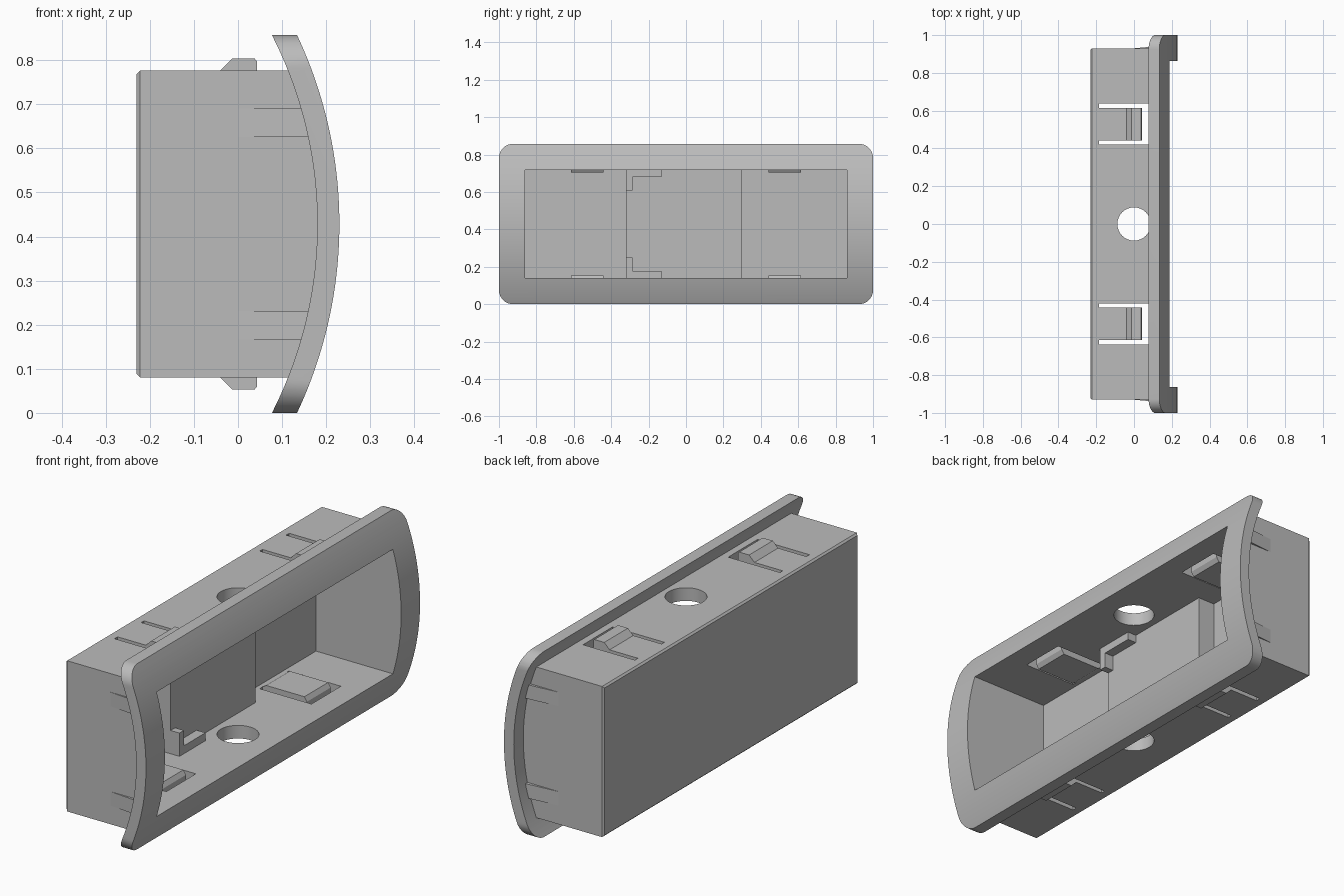
import bpy, bmesh, math
from mathutils import Vector

cube = bpy.data.objects.get("Cube")
if cube:
    bpy.data.objects.remove(cube, do_unlink=True)

ZC = 0.4285                     # mid height
BACK, FLOOR = -0.23, -0.205     # outer and inner back wall
IN_Y, IN_Z = 0.862, 0.2875      # half size of the opening
OUT_Y, OUT_Z = 0.93, 0.348      # half size of the housing

grey = bpy.data.materials.new("light_grey_plastic")
grey.use_nodes = True
grey.diffuse_color = (0.5, 0.5, 0.5, 1)
grey.node_tree.nodes["Principled BSDF"].inputs["Base Color"].default_value = (0.5, 0.5, 0.5, 1)


def prism(name, pts, lo, hi, axis):
    """Extrude a flat outline along one axis; z is measured from mid height."""
    place = {"x": lambda p, t: (t, p[0], p[1] + ZC),
             "y": lambda p, t: (p[0], t, p[1] + ZC),
             "z": lambda p, t: (p[0], p[1], t + ZC)}[axis]
    bm = bmesh.new()
    a = [bm.verts.new(place(p, lo)) for p in pts]
    b = [bm.verts.new(place(p, hi)) for p in pts]
    bm.faces.new(a)
    bm.faces.new(b)
    for i in range(len(pts)):
        j = (i + 1) % len(pts)
        bm.faces.new((a[i], a[j], b[j], b[i]))
    bmesh.ops.recalc_face_normals(bm, faces=bm.faces)
    me = bpy.data.meshes.new(name)
    bm.to_mesh(me)
    bm.free()
    ob = bpy.data.objects.new(name, me)
    bpy.context.collection.objects.link(ob)
    return ob


def box(name, x, y, z):
    return prism(name, [(x[0], y[0]), (x[1], y[0]), (x[1], y[1]), (x[0], y[1])], z[0], z[1], "z")


def combine(ob, other, op="DIFFERENCE"):
    """Apply a boolean and discard the helper."""
    mod = ob.modifiers.new("cut", "BOOLEAN")
    mod.operation, mod.object, mod.solver = op, other, "EXACT"
    dg = bpy.context.evaluated_depsgraph_get()
    me = bpy.data.meshes.new_from_object(ob.evaluated_get(dg))
    ob.modifiers.clear()
    ob.data = me
    bpy.data.objects.remove(other, do_unlink=True)


def arc(x_mid, sag, half, n=48):
    """Bulging curve in x over the height, sagging by sag at the bezel tips."""
    r = (ZC ** 2 + sag ** 2) / (2 * sag)
    zs = [half * (2 * i / n - 1) for i in range(n + 1)]
    return [(x_mid - r + math.sqrt(r * r - z * z), z) for z in zs]


# Curved bezel with rounded corners
bezel = prism("bezel", arc(0.23, 0.096, ZC) + arc(0.18, 0.103, ZC)[::-1], -1, 1, "y")
R = 0.075
outline = []
for k, (sy, sz) in enumerate([(1, 1), (-1, 1), (-1, -1), (1, -1)]):
    for i in range(13):
        a = math.radians(90 * k + 7.5 * i)
        outline.append((sy * (1 - R) + R * math.cos(a), sz * (ZC - R) + R * math.sin(a)))
combine(bezel, prism("corner_cutter", outline, -0.5, 0.5, "x"), "INTERSECT")

# Housing with chamfered back, its front following the bezel
housing = prism("housing", [(BACK, OUT_Z), (BACK, -OUT_Z)] + arc(0.19, 0.103, OUT_Z),
                -OUT_Y, OUT_Y, "y")
bm = bmesh.new()
bm.from_mesh(housing.data)
rim = [e for e in bm.edges if all(v.co.x < BACK + 0.001 for v in e.verts)]
bmesh.ops.bevel(bm, geom=rim, offset=0.008, segments=1, affect="EDGES")
bm.to_mesh(housing.data)
bm.free()

# Open cavity through both
for ob in (housing, bezel):
    combine(ob, box("cavity_cutter", (FLOOR, 0.6), (-IN_Y, IN_Y), (-IN_Z, IN_Z)))

# Round hole through top and bottom walls
circle = [(0.088 * math.cos(math.tau * i / 48), 0.088 * math.sin(math.tau * i / 48)) for i in range(48)]
combine(housing, prism("hole_cutter", circle, -0.6, 0.6, "z"))

# Clip windows, with spring clips hanging in them
clip = [(-0.19, 0.348), (-0.04, 0.348), (-0.013, 0.375), (0.038, 0.375), (0.043, 0.369),
        (0.043, 0.295), (0.03, 0.275), (-0.165, 0.275), (-0.19, 0.29)]
for sy, side in ((1, "back"), (-1, "front")):
    ys = sorted((sy * 0.422, sy * 0.637))
    combine(housing, box("window_cutter", (-0.185, 0.08), ys, (-0.6, 0.6)))
    for sz, level in ((1, "upper"), (-1, "lower")):
        prism(f"{level}_{side}_clip", [(x, sz * z) for x, z in clip],
              sy * 0.442, sy * 0.615, "y")

# Tapered ribs on the end walls
for sy, side in ((1, "back"), (-1, "front")):
    for sz, level in ((1, "upper"), (-1, "lower")):
        prism(f"{level}_{side}_rib",
              [(0, sy * 0.925), (0, sy * OUT_Y), (0.16, sy * 0.945), (0.16, sy * 0.925)],
              sz * 0.197, sz * 0.262, "z")

# Raised panel on the inner back wall, with two corner brackets
box("inner_panel", (FLOOR - 0.005, -0.12), (-0.32, 0.30), (-IN_Z - 0.005, IN_Z + 0.005))
bracket = [(-0.32, 0.29), (-0.13, 0.29), (-0.13, 0.251), (-0.287, 0.251), (-0.287, 0.18), (-0.32, 0.18)]
for sz, level in ((1, "upper"), (-1, "lower")):
    prism(f"{level}_bracket", [(y, sz * z) for y, z in bracket], -0.125, -0.075, "x")

# Colour and shading
for ob in bpy.context.collection.objects:
    if ob.type == "MESH":
        ob.data.materials.clear()
        ob.data.materials.append(grey)
        for p in ob.data.polygons:
            p.use_smooth = True
        ob.data.set_sharp_from_angle(angle=math.radians(25))
